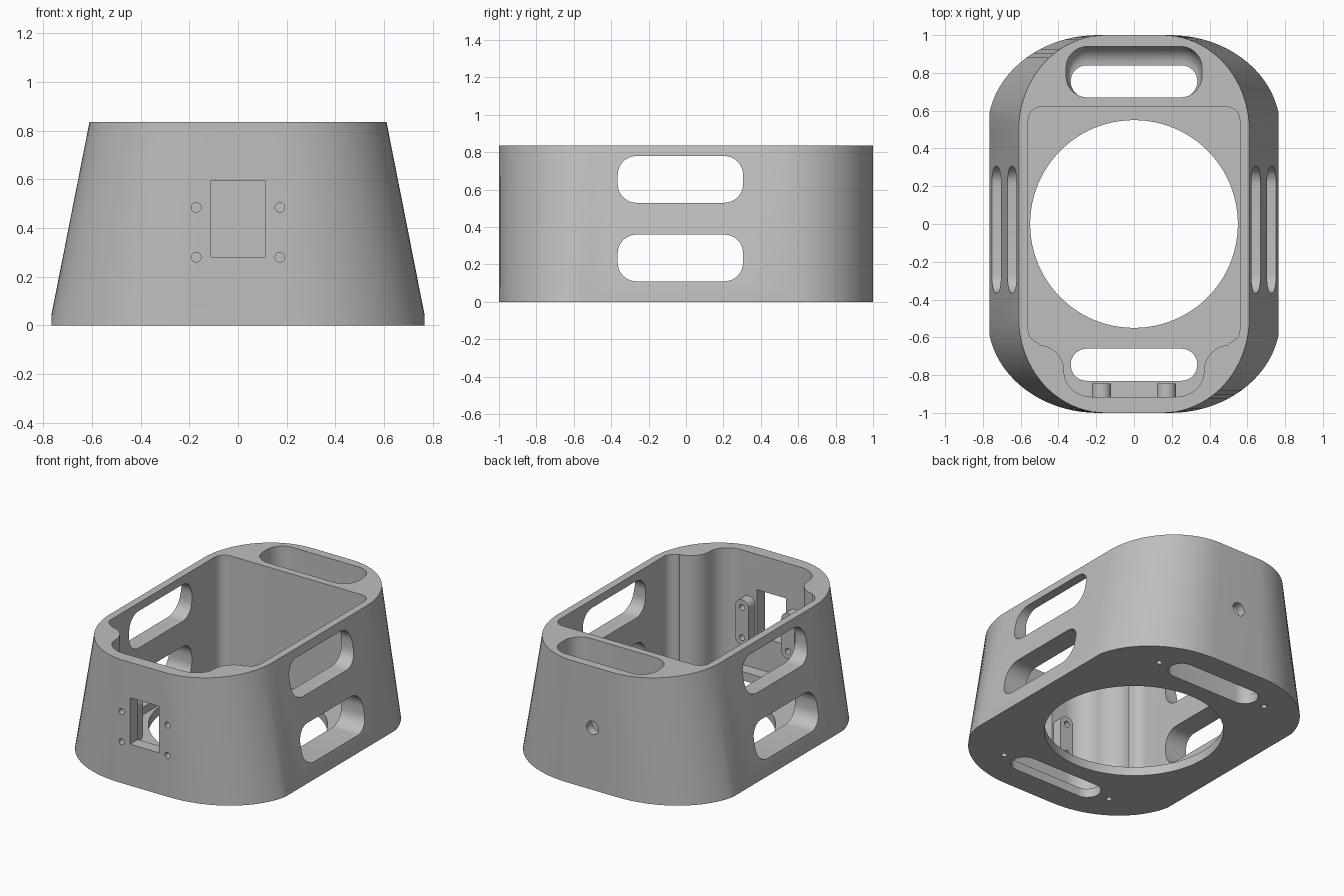
import bpy
import bmesh
from math import sin, cos, pi, radians

cube = bpy.data.objects.get("Cube")
if cube:
    bpy.data.objects.remove(cube, do_unlink=True)

HEIGHT, FLOOR = 0.835, 0.06

grey = bpy.data.materials.new("light_grey")
grey.use_nodes = True
colour = (0.52, 0.52, 0.52, 1)
grey.diffuse_color = colour
for node in grey.node_tree.nodes:
    if node.type == "BSDF_PRINCIPLED":
        node.inputs["Base Color"].default_value = colour

AXES = {
    "X": lambda a, b, t: (t, a, b),
    "Y": lambda a, b, t: (a, t, b),
    "Z": lambda a, b, t: (a, b, t),
}


def arc(cx, cy, rx, ry, start, end, steps=12):
    angles = [radians(start + (end - start) * i / steps) for i in range(steps + 1)]
    return [(cx + rx * cos(a), cy + ry * sin(a)) for a in angles]


def rounded(cx, cy, hx, hy, r):
    """Rounded rectangle outline."""
    points = []
    for sx, sy, start in ((1, 1, 0), (-1, 1, 90), (-1, -1, 180), (1, -1, 270)):
        points += arc(cx + sx * (hx - r), cy + sy * (hy - r), r, r, start, start + 90, 8)
    return points


def loft(name, rings, axis="Z"):
    """Solid through a list of (outline, position) rings along an axis."""
    bm = bmesh.new()
    loops = [[bm.verts.new(AXES[axis](a, b, t)) for a, b in outline] for outline, t in rings]
    for low, high in zip(loops, loops[1:]):
        n = len(low)
        for i in range(n):
            j = (i + 1) % n
            bm.faces.new((low[i], low[j], high[j], high[i]))
    bm.faces.new(loops[0])
    bm.faces.new(loops[-1])
    bmesh.ops.remove_doubles(bm, verts=bm.verts, dist=0.00005)
    bmesh.ops.recalc_face_normals(bm, faces=bm.faces)
    mesh = bpy.data.meshes.new(name)
    bm.to_mesh(mesh)
    bm.free()
    mesh.materials.append(grey)
    obj = bpy.data.objects.new(name, mesh)
    bpy.context.collection.objects.link(obj)
    return obj


def prism(name, outline, start, end, axis="Z"):
    return loft(name, [(outline, start), (outline, end)], axis)


def select_only(obj):
    bpy.ops.object.select_all(action="DESELECT")
    obj.select_set(True)
    bpy.context.view_layer.objects.active = obj


def carve(target, cutter, operation="DIFFERENCE"):
    mod = target.modifiers.new("carve", "BOOLEAN")
    mod.operation = operation
    mod.solver = "EXACT"
    mod.object = cutter
    select_only(target)
    bpy.ops.object.modifier_apply(modifier=mod.name)
    bpy.data.objects.remove(cutter, do_unlink=True)


def circle(x, y, r, steps=24):
    return arc(x, y, r, r, 0, 360 - 360 / steps, steps - 1)


# Tapered outer shell, narrowing in width toward the top
corner = arc(0.15, 0.5, 0.46, 0.5, 0, 90, 20)
outer = corner + [(-x, y) for x, y in reversed(corner)]
outer += [(-x, -y) for x, y in outer]
base = [(x * 1.27, y) for x, y in outer]
body = loft("housing", [(base, 0), (outer, HEIGHT)])
trim = [(-0.765, -1.2), (0.765, -1.2), (0.765, 1.2), (-0.765, 1.2)]
carve(body, prism("trim_cutter", trim, -0.2, 1.2), "INTERSECT")

# Main cavity with a narrower bay at the front
half = arc(0.49, 0.55, 0.07, 0.07, 90, 0)
half += arc(0.49, -0.56, 0.07, 0.07, 0, -75)
half += arc(0.51, -0.78, 0.14, 0.14, 95, 180)
half += arc(0.22, -0.785, 0.15, 0.13, 0, -90)
cavity = half + [(-x, y) for x, y in reversed(half)]
carve(body, prism("cavity_cutter", cavity, FLOOR, 1))

# Rear pocket, curving down into a slot through the floor
slot_half, slot_r, back_y = 0.335, 0.085, 0.67
rings = [(rounded(0, back_y + slot_r, slot_half, slot_r, slot_r - 0.001), -0.1)]
for i in range(9):
    a = i / 8 * pi / 2
    depth = 0.085 + 0.05 * sin(a)
    outline = rounded(0, back_y + depth, slot_half + 0.025 * sin(a), depth, slot_r + 0.03 * sin(a) - 0.001)
    rings.append((outline, FLOOR + 0.1 * (1 - cos(a))))
rings.append((outline, 1))
carve(body, loft("pocket_cutter", rings))

# Floor openings: large round hole and front slot
carve(body, prism("round_cutter", circle(0, 0, 0.55, 96), -0.1, 0.1))
carve(body, prism("slot_cutter", rounded(0, -0.745, slot_half, slot_r, slot_r - 0.001), -0.1, 0.1))

# Two rounded vents through each side wall
for z in (0.235, 0.655):
    for side in (-1, 1):
        vent = rounded(-0.03, z, 0.335, 0.125, 0.1)
        carve(body, prism("vent_cutter", vent, side * 0.5, side * 0.9, "X"))

# Blind screw holes in the underside
for x in (-0.42, 0.42):
    for y in (-0.74, 0.74):
        carve(body, prism("screw_cutter", circle(x, y, 0.018, 16), -0.1, 0.2))

# Front window and rear cable hole
window = [(-0.11, 0.28), (0.11, 0.28), (0.11, 0.595), (-0.11, 0.595)]
carve(body, prism("window_cutter", window, -1.1, -0.8, "Y"))
carve(body, prism("cable_cutter", circle(0, 0.42, 0.045), 0.85, 1.1, "Y"))

# Screw bosses inside the front wall, drilled through with the wall
parts = [body]
for side, label in ((1, "left"), (-1, "right")):
    x = side * 0.172
    boss = prism(label + "_boss", rounded(x, 0.382, 0.05, 0.155, 0.049), -0.918, -0.845, "Y")
    for z in (0.28, 0.485):
        for target in (body, boss):
            carve(target, prism("hole_cutter", circle(x, z, 0.02, 20), -1.1, -0.8, "Y"))
    parts.append(boss)

for part in parts:
    select_only(part)
    bpy.ops.object.shade_smooth_by_angle(angle=radians(30))
